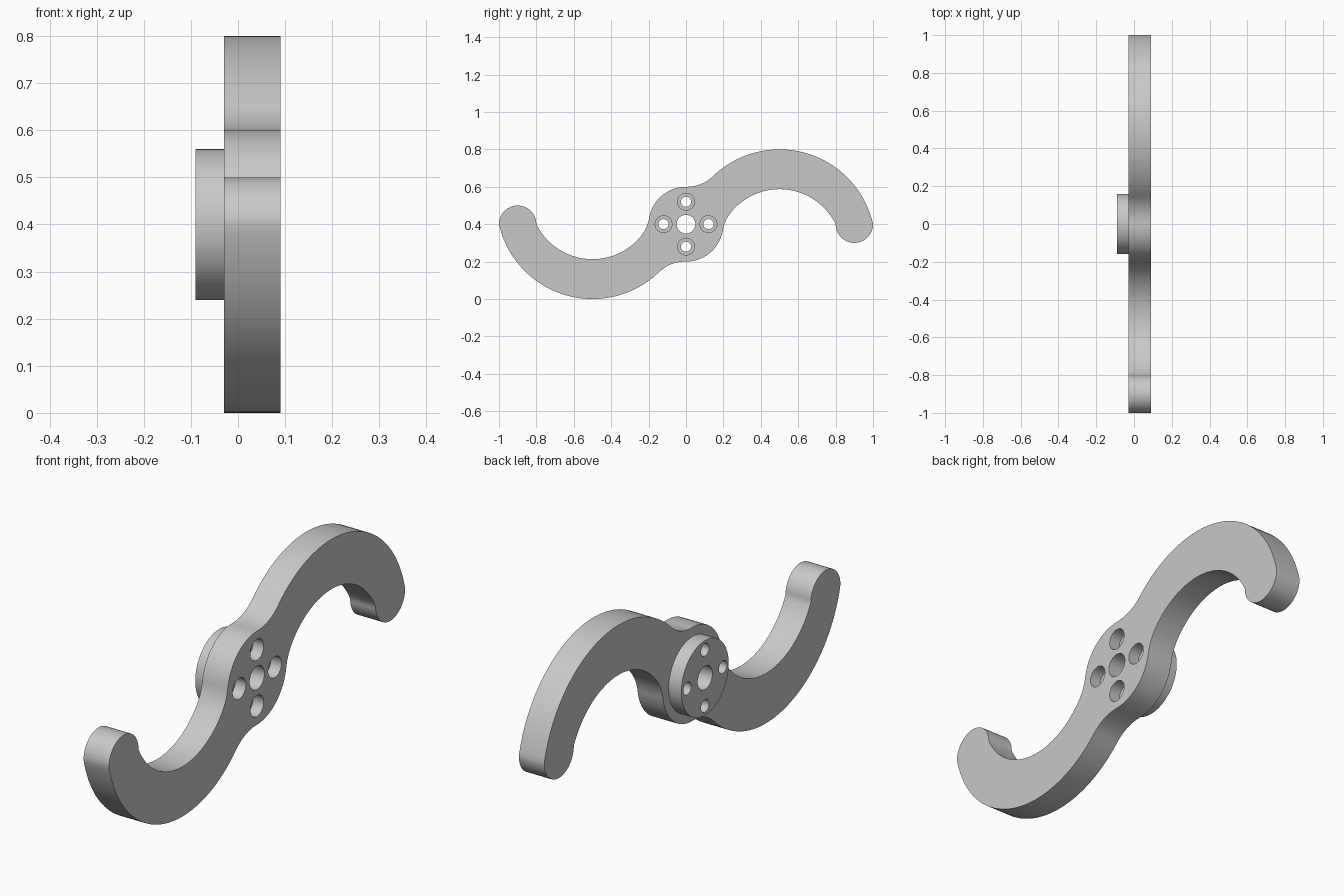
import bpy
import bmesh
import math
from mathutils import Vector

if "Cube" in bpy.data.objects:
    bpy.data.objects.remove(bpy.data.objects["Cube"])

AXIS_Z = 0.4
BACK, FACE = -0.03, 0.09

metal = bpy.data.materials.new("light_grey")
metal.use_nodes = True
metal.diffuse_color = (0.58, 0.58, 0.58, 1)
metal.node_tree.nodes["Principled BSDF"].inputs["Base Color"].default_value = (0.58, 0.58, 0.58, 1)


def finish(name, bm):
    bmesh.ops.recalc_face_normals(bm, faces=bm.faces)
    mesh = bpy.data.meshes.new(name)
    bm.to_mesh(mesh)
    bm.free()
    mesh.materials.append(metal)
    obj = bpy.data.objects.new(name, mesh)
    bpy.context.collection.objects.link(obj)
    return obj


def select_only(obj):
    bpy.ops.object.select_all(action='DESELECT')
    obj.select_set(True)
    bpy.context.view_layer.objects.active = obj


def arc(centre, start, end, ccw, steps=24):
    """Points along an arc from start up to, but not including, end."""
    a, b = start - centre, end - centre
    t0 = math.atan2(a.y, a.x)
    sweep = (math.atan2(b.y, b.x) - t0) % math.tau
    if not ccw:
        sweep -= math.tau
    return [centre + a.length * Vector((math.cos(t0 + sweep * i / steps),
                                        math.sin(t0 + sweep * i / steps)))
            for i in range(steps)]


def meet(c1, r1, c2, r2):
    """Upper crossing point of two circles."""
    d = c2 - c1
    along = (r1 * r1 - r2 * r2 + d.length_squared) / (2 * d.length)
    up = math.sqrt(r1 * r1 - along * along)
    d.normalize()
    return c1 + d * along + Vector((-d.y, d.x)) * up


def turned(name, steps, y=0.0, z=0.0, sides=64):
    """Stepped cylinder along x, from (x, radius) pairs."""
    bm = bmesh.new()
    rings = [[bm.verts.new((x, y + r * math.cos(math.tau * i / sides),
                            AXIS_Z + z + r * math.sin(math.tau * i / sides)))
              for i in range(sides)] for x, r in steps]
    for lo, hi in zip(rings, rings[1:]):
        for i in range(sides):
            j = (i + 1) % sides
            bm.faces.new((lo[i], lo[j], hi[j], hi[i]))
    bm.faces.new(rings[0])
    bm.faces.new(rings[-1])
    return finish(name, bm)


# Outline of one hooked arm with half the hub, about the hub centre
hub, hub_r = Vector((0, 0)), 0.2
outer, outer_r = Vector((0.5, -0.1125)), 0.5125
inner, inner_r = Vector((0.5, -0.147)), 0.334
blend = 0.2
top_blend = meet(hub, hub_r + blend, outer, outer_r + blend)
low_blend = meet(hub, hub_r + blend, inner, inner_r - blend)
top_start = top_blend.normalized() * hub_r
top_end = top_blend + (outer - top_blend).normalized() * blend
low_start = inner + (low_blend - inner).normalized() * inner_r
low_end = low_blend.normalized() * hub_r
tip_out, tip_in = Vector((1, 0)), Vector((0.8, 0))

half = (arc(top_blend, top_start, top_end, True, 12)
        + arc(outer, top_end, tip_out, False, 48)
        + arc((tip_out + tip_in) / 2, tip_out, tip_in, False)
        + arc(inner, tip_in, low_start, True, 40)
        + arc(low_blend, low_start, low_end, True, 10)
        + arc(hub, low_end, -top_start, False, 16))
outline = half + [-p for p in half]

# Two-armed plate
bm = bmesh.new()
face = bm.faces.new([bm.verts.new((BACK, p.x, AXIS_Z + p.y)) for p in outline])
grown = bmesh.ops.extrude_face_region(bm, geom=[face], use_keep_orig=True)
bmesh.ops.translate(bm, vec=(FACE - BACK, 0, 0),
                    verts=[g for g in grown["geom"] if isinstance(g, bmesh.types.BMVert)])
plate = finish("two_armed_plate", bm)

# Round boss behind the hub
boss = turned("hub_boss", [(-0.09, 0.16), (BACK, 0.16)], sides=96)

# Centre bore and four counterbored screw holes
cutters = [turned("centre_bore", [(-0.2, 0.05), (0.2, 0.05)])]
for k in range(4):
    a = k * math.pi / 2
    cutters.append(turned("screw_hole", [(-0.2, 0.027), (0.04, 0.027), (0.04, 0.045), (0.2, 0.045)],
                          0.12 * math.cos(a), 0.12 * math.sin(a), 40))

for part in (plate, boss):
    select_only(part)
    for cutter in cutters:
        cutter.hide_render = True
        mod = part.modifiers.new("hole", 'BOOLEAN')
        mod.operation = 'DIFFERENCE'
        mod.solver = 'EXACT'
        mod.object = cutter
        bpy.ops.object.modifier_apply(modifier=mod.name)
    bpy.ops.object.shade_smooth_by_angle(angle=math.radians(30))

for cutter in cutters:
    bpy.data.objects.remove(cutter)
